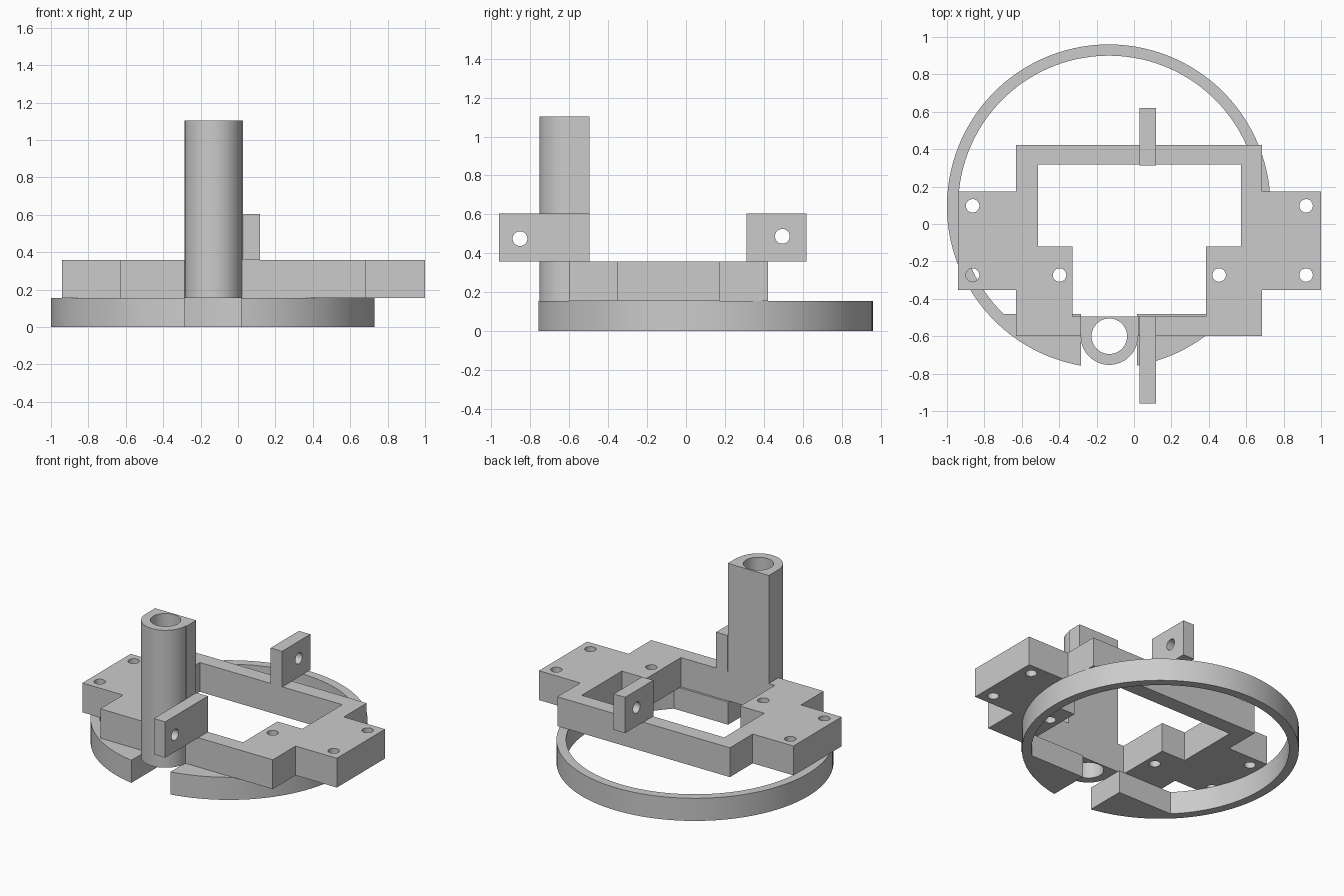
import bpy
import bmesh
from math import sin, cos, asin, acos, pi, radians

default = bpy.data.objects.get("Cube")
if default:
    bpy.data.objects.remove(default, do_unlink=True)

grey = bpy.data.materials.new("plain grey")
grey.use_nodes = True
colour = (0.6, 0.6, 0.6, 1)
grey.diffuse_color = colour
grey.node_tree.nodes["Principled BSDF"].inputs["Base Color"].default_value = colour


def arc(cx, cy, r, start, end, steps):
    angles = [start + (end - start) * i / steps for i in range(steps + 1)]
    return [(cx + r * cos(a), cy + r * sin(a)) for a in angles]


def circle(cx, cy, r, steps=40):
    return arc(cx, cy, r, 0, 2 * pi, steps)[:-1]


def rect(x0, y0, x1, y1):
    return [(x0, y0), (x1, y0), (x1, y1), (x0, y1)]


def extrude(name, loops, low, high, sideways=False):
    """Extrude an outline with holes along z, or along x when sideways."""
    curve = bpy.data.curves.new(name, "CURVE")
    curve.dimensions = "2D"
    curve.fill_mode = "BOTH"
    curve.extrude = (high - low) / 2
    for loop in loops:
        spline = curve.splines.new("POLY")
        spline.points.add(len(loop) - 1)
        for point, (x, y) in zip(spline.points, loop):
            point.co = (x, y, 0, 1)
        spline.use_cyclic_u = True
    source = bpy.data.objects.new(name + "_profile", curve)
    bpy.context.collection.objects.link(source)
    bpy.context.view_layer.update()
    graph = bpy.context.evaluated_depsgraph_get()
    mesh = bpy.data.meshes.new_from_object(source.evaluated_get(graph))
    bpy.data.objects.remove(source, do_unlink=True)

    # Weld caps to walls
    bm = bmesh.new()
    bm.from_mesh(mesh)
    bmesh.ops.remove_doubles(bm, verts=bm.verts, dist=0.0005)
    bmesh.ops.recalc_face_normals(bm, faces=bm.faces)
    bm.to_mesh(mesh)
    bm.free()

    mesh.name = name
    mesh.materials.clear()
    mesh.materials.append(grey)
    obj = bpy.data.objects.new(name, mesh)
    bpy.context.collection.objects.link(obj)
    middle = (low + high) / 2
    if sideways:
        obj.rotation_euler = (radians(90), 0, radians(90))
        obj.location.x = middle
    else:
        obj.location.z = middle
    bpy.ops.object.select_all(action="DESELECT")
    obj.select_set(True)
    bpy.context.view_layer.objects.active = obj
    bpy.ops.object.shade_smooth_by_angle(angle=radians(30))
    return obj


# Base ring, filled at the front and split by a gap
RX, RY, OUTER, INNER = -0.135, 0.095, 0.865, 0.805
GAP_L, GAP_R, CHORD = -0.283, 0.015, -0.48
start = -acos((GAP_R - RX) / OUTER)
end = 2 * pi - acos((GAP_L - RX) / OUTER)
chord = asin((CHORD - RY) / INNER)
ring = [(GAP_R, CHORD)] + arc(RX, RY, OUTER, start, end, 110)
ring += [(GAP_L, CHORD)] + arc(RX, RY, INNER, pi - chord, chord, 90)
extrude("base_ring", [ring], 0, 0.156)

# Mounting plate with side wings, stepped opening and screw holes
outline = [(-0.63, -0.6), (0.685, -0.6), (0.685, -0.352), (1, -0.352),
           (1, 0.173), (0.685, 0.173), (0.685, 0.422), (-0.63, 0.422),
           (-0.63, 0.173), (-0.94, 0.173), (-0.94, -0.352), (-0.63, -0.352)]
opening = [(-0.33, -0.495), (0.385, -0.495), (0.385, -0.12), (0.573, -0.12),
           (0.573, 0.317), (-0.513, 0.317), (-0.513, -0.12), (-0.33, -0.12)]
# The front strip is notched so the tower bore stays open
TX, TY, TR, BORE = -0.132, -0.6, 0.153, 0.095
notch = arc(TX, TY, BORE, pi, 0, 24)
outline[1:1] = notch
screws = [(-0.863, 0.097), (-0.863, -0.273), (-0.398, -0.273),
          (0.455, -0.273), (0.92, -0.273), (0.92, 0.097)]
holes = [circle(x, y, 0.036) for x, y in screws]
extrude("mounting_plate", [outline, opening] + holes, 0.156, 0.358)

# Round-fronted tower with a flat back and a through bore
tower = arc(TX, TY, TR, pi, 2 * pi, 40)
tower += [(0.028, TY), (0.028, -0.495), (TX - TR, -0.495)]
extrude("tower", [tower, circle(TX, TY, BORE, 48)], 0.156, 1.103)

# Upright drilled tabs
tabs = {"front_tab": (-0.96, -0.495, -0.853, 0.475),
        "back_tab": (0.312, 0.62, 0.495, 0.487)}
for name, (y0, y1, hole_y, hole_z) in tabs.items():
    extrude(name, [rect(y0, 0.358, y1, 0.605), circle(hole_y, hole_z, 0.038)],
            0.03, 0.117, sideways=True)
